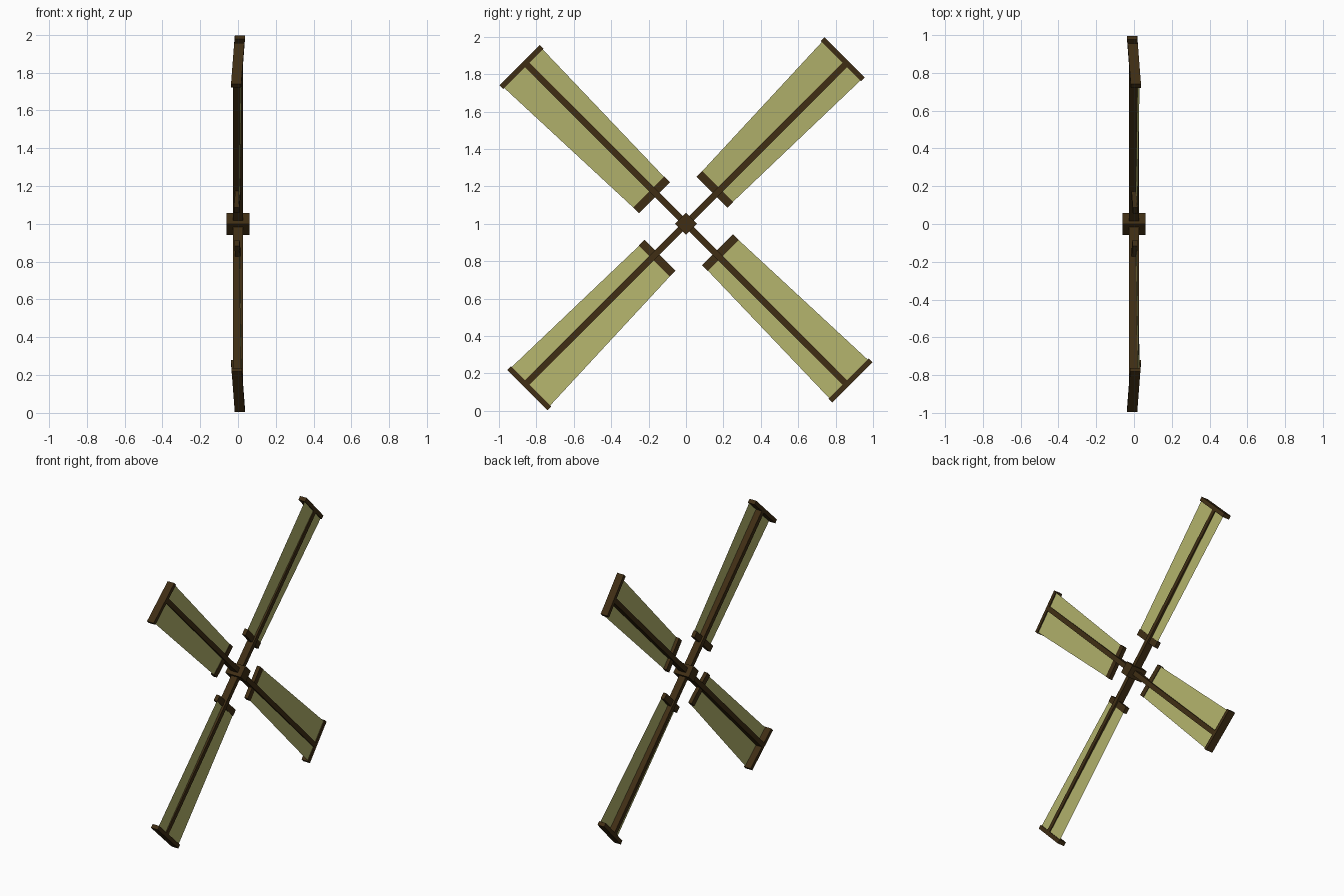
import bpy
from math import radians, cos, sin
from mathutils import Vector

if "Cube" in bpy.data.objects:
    bpy.data.objects.remove(bpy.data.objects["Cube"])


def material(name, rgb):
    m = bpy.data.materials.new(name)
    m.diffuse_color = (*rgb, 1)
    m.use_nodes = True
    m.node_tree.nodes["Principled BSDF"].inputs["Base Color"].default_value = m.diffuse_color
    return m


wood = material("dark_wood", (0.05, 0.027, 0.007))
cloth = material("sail_cloth", (0.45, 0.45, 0.15))
BOX_FACES = [(0, 1, 3, 2), (4, 6, 7, 5), (0, 4, 5, 1),
             (2, 3, 7, 6), (0, 2, 6, 4), (1, 5, 7, 3)]


def place(angle, r, t, x):
    """Blade coordinates: r along the arm, t across it, x along the axle."""
    c, s = cos(radians(angle)), sin(radians(angle))
    return Vector((x, r * c - t * s, 1 + r * s + t * c))


def add_mesh(name, verts, faces, mat):
    me = bpy.data.meshes.new(name)
    me.from_pydata(verts, [], faces)
    me.materials.append(mat)
    ob = bpy.data.objects.new(name, me)
    bpy.context.collection.objects.link(ob)
    return ob


def bar(name, angle, rs, ts, half_x, tilt=0):
    verts = [place(angle, r, t, x + tilt * t)
             for r in rs for t in ts for x in (-half_x, half_x)]
    add_mesh(name, verts, BOX_FACES, wood)


# central hub, square turned on its corner
bar("hub", 45, (-0.041, 0.041), (-0.041, 0.041), 0.062)

for i in range(4):
    a = 45 + 90 * i
    tilt = 0.055 if i % 2 == 0 else -0.055   # opposite blades share their pitch
    n = i + 1
    # spine and cross bars
    bar(f"blade_spine_{n}", a, (0.0, 1.21), (-0.017, 0.017), 0.026)
    bar(f"inner_bar_{n}", a, (0.217, 0.261), (-0.096, 0.138), 0.014, tilt)
    bar(f"outer_bar_{n}", a, (1.2, 1.228), (-0.123, 0.181), 0.027, tilt)
    # thin sail sheet near the outer face of the spine
    corners = [(0.24, -0.094, 0.010), (1.21, -0.118, 0.02),
               (1.21, 0.174, 0.02), (0.24, 0.137, 0.010)]
    add_mesh(f"sail_{n}", [place(a, r, t, x + tilt * t) for r, t, x in corners],
             [(0, 1, 2, 3)], cloth)
